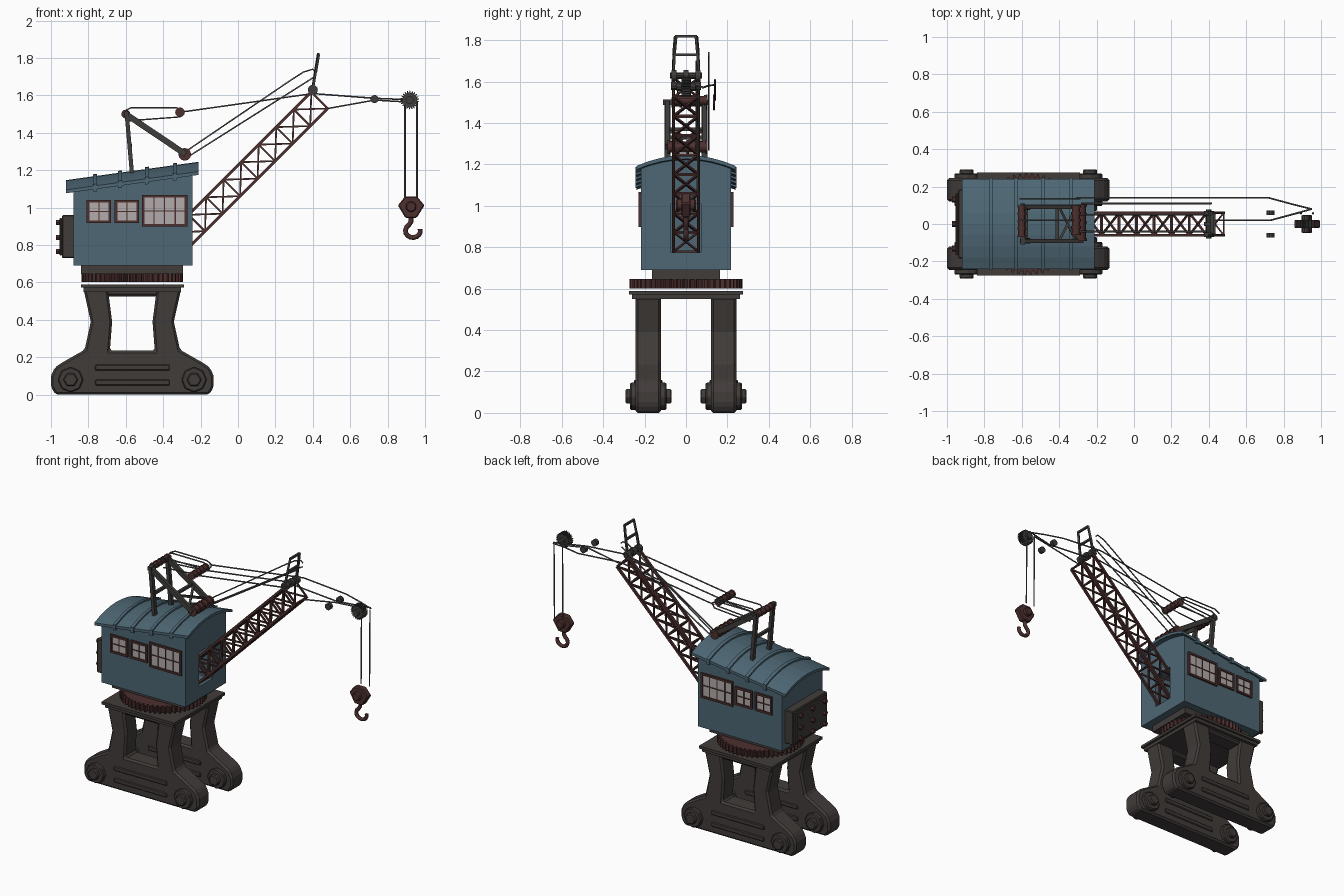
import bpy, bmesh, math
from mathutils import Vector, Matrix

if "Cube" in bpy.data.objects:
    bpy.data.objects.remove(bpy.data.objects["Cube"])

def material(name, rgb):
    m = bpy.data.materials.new(name)
    m.diffuse_color = (*rgb, 1)
    m.use_nodes = True
    m.node_tree.nodes["Principled BSDF"].inputs["Base Color"].default_value = m.diffuse_color
    return m

IRON = material("dark iron", (0.052, 0.045, 0.042))
BLUE = material("cabin blue", (0.075, 0.135, 0.175))
RUST = material("rust brown", (0.075, 0.030, 0.028))
GLASS = material("pale glass", (0.45, 0.41, 0.41))
STEEL = material("mast steel", (0.050, 0.048, 0.045))
ROPE = material("cable grey", (0.11, 0.11, 0.11))
CX = -0.565                                   # centre of base and cabin

def finish(name, bm, mat, bevel=0):
    bmesh.ops.recalc_face_normals(bm, faces=bm.faces)
    me = bpy.data.meshes.new(name)
    bm.to_mesh(me)
    bm.free()
    me.materials.append(mat)
    ob = bpy.data.objects.new(name, me)
    bpy.context.collection.objects.link(ob)
    if bevel:
        mod = ob.modifiers.new("bevel", 'BEVEL')
        mod.width, mod.segments, mod.limit_method = bevel, 1, 'ANGLE'
    return ob

def prism(bm, pts, axis, a0, a1):
    place = {'x': lambda p, a: (a, p[0], p[1]), 'y': lambda p, a: (p[0], a, p[1]),
             'z': lambda p, a: (p[0], p[1], a)}[axis]
    lo = [bm.verts.new(place(p, a0)) for p in pts]
    hi = [bm.verts.new(place(p, a1)) for p in pts]
    bm.faces.new(lo)
    bm.faces.new(hi)
    for i in range(len(pts)):
        j = (i + 1) % len(pts)
        bm.faces.new((lo[i], lo[j], hi[j], hi[i]))

def box(bm, x0, x1, y0, y1, z0, z1):
    prism(bm, [(x0, y0), (x1, y0), (x1, y1), (x0, y1)], 'z', z0, z1)

def ngon(cx, cy, r, n):
    return [(cx + r * math.cos(math.tau * i / n), cy + r * math.sin(math.tau * i / n)) for i in range(n)]

def gear(cx, cy, r0, r1, teeth):
    return [(cx + (r0, r1, r1, r0)[k] * math.cos(math.tau * (i + k / 4) / teeth),
             cy + (r0, r1, r1, r0)[k] * math.sin(math.tau * (i + k / 4) / teeth))
            for i in range(teeth) for k in range(4)]

def bar(bm, p, q, w, d=None):
    p, q = Vector(p), Vector(q)
    rot = (q - p).to_track_quat('Z', 'Y').to_matrix().to_4x4()
    bmesh.ops.create_cube(bm, size=1, matrix=Matrix.Translation((p + q) / 2) @ rot
                          @ Matrix.Diagonal((w, d or w, (q - p).length, 1)))

def cable(name, paths, mat=ROPE, r=0.0045, kind='POLY'):
    cu = bpy.data.curves.new(name, 'CURVE')
    cu.dimensions, cu.bevel_depth, cu.bevel_resolution, cu.use_fill_caps = '3D', r, 1, True
    for path in paths:
        s = cu.splines.new('POLY')
        s.points.add(len(path) - 1)
        for pt, co in zip(s.points, path):
            pt.co = (*co, 1)
    cu.materials.append(mat)
    ob = bpy.data.objects.new(name, cu)
    bpy.context.collection.objects.link(ob)
    return ob

# Portal legs: U-shaped side frame with header, hubs and ribs
half = [(0.12, 0.235), (0.108, 0.39), (0.13, 0.56), (0.26, 0.56), (0.222, 0.39), (0.255, 0.24),
        (0.375, 0.172), (0.415, 0.145), (0.435, 0.10), (0.435, 0.04), (0.41, 0.0)]
outline = [(CX + x, z) for x, z in half] + [(CX - x, z) for x, z in reversed(half)]
for s, side in ((-1, "front"), (1, "back")):
    bm = bmesh.new()
    prism(bm, outline, 'y', s * 0.12, s * 0.245)
    box(bm, CX - 0.14, CX + 0.14, *sorted((s * 0.125, s * 0.24)), 0.525, 0.56)
    finish(side + "_leg_frame", bm, IRON, 0.012)
    bm = bmesh.new()
    for x in (CX - 0.33, CX + 0.33):
        prism(bm, ngon(x, 0.08, 0.068, 8), 'y', s * 0.095, s * 0.27)
        prism(bm, ngon(x, 0.08, 0.04, 6), 'y', s * 0.07, s * 0.292)
    finish(side + "_leg_hubs", bm, IRON, 0.006)
    bm = bmesh.new()
    for z in (0.065, 0.145):
        box(bm, CX - 0.2, CX + 0.2, *sorted((s * 0.113, s * 0.252)), z - 0.015, z + 0.015)
    finish(side + "_leg_ribs", bm, IRON, 0.005)

# Deck plates, slewing gear and turntable
bm = bmesh.new()
box(bm, CX - 0.26, CX + 0.26, -0.262, 0.262, 0.55, 0.572)
box(bm, CX - 0.275, CX + 0.275, -0.275, 0.275, 0.572, 0.59)
finish("deck", bm, IRON)
bm = bmesh.new()
prism(bm, gear(CX, 0, 0.25, 0.272, 52), 'z', 0.602, 0.647)
finish("slewing_gear", bm, RUST)
bm = bmesh.new()
box(bm, CX - 0.275, CX + 0.27, -0.165, 0.165, 0.645, 0.69)
finish("turntable", bm, IRON)

# Cabin and arched sloping roof
def roof_z(x, y):
    return 1.147 + (x + 0.92) * 0.138 - 0.052 * (y / 0.24) ** 2

def arched(name, x0, x1, hw, top, bottom, flat=None, n=8):
    bm = bmesh.new()
    ys = [hw * (2 * i / n - 1) for i in range(n + 1)]
    rings = []
    for x in (x0, x1):
        pts = [(x, y, roof_z(x, y) + top) for y in ys]
        low = ys[::-1] if flat is None else [hw, -hw]
        pts += [(x, y, roof_z(x, y) + bottom if flat is None else flat) for y in low]
        rings.append([bm.verts.new(p) for p in pts])
    a, b = rings
    bm.faces.new(a)
    bm.faces.new(b)
    for i in range(len(a)):
        j = (i + 1) % len(a)
        bm.faces.new((a[i], a[j], b[j], b[i]))
    return finish(name, bm, BLUE)

cabin = arched("cabin", -0.88, -0.243, 0.218, -0.008, 0, flat=0.69)
arched("roof", -0.92, -0.21, 0.24, 0, -0.018)
for i, x in enumerate((-0.765, -0.63, -0.487, -0.337)):
    arched("roof_rib_%d" % (i + 1), x - 0.011, x + 0.011, 0.245, 0.011, -0.028)

# Recess in the cabin where the boom enters
bm = bmesh.new()
box(bm, -0.38, -0.2, -0.073, 0.073, 0.775, 1.01)
cutter = finish("boom_opening_cutter", bm, BLUE)
cutter.hide_render = True
cutter.hide_set(True)
mod = cabin.modifiers.new("opening", 'BOOLEAN')
mod.operation, mod.object, mod.solver = 'DIFFERENCE', cutter, 'EXACT'

# Windows on both sides
for s, side in ((-1, "front"), (1, "back")):
    frame, pane = bmesh.new(), bmesh.new()
    for x0, x1, z0, z1, cols in ((-0.802, -0.685, 0.925, 1.035, 2), (-0.652, -0.535, 0.925, 1.035, 2),
                                 (-0.507, -0.278, 0.905, 1.06, 4)):
        box(pane, x0, x1, *sorted((s * 0.215, s * 0.222)), z0, z1)
        ya, yb = sorted((s * 0.215, s * 0.23))
        for z in (z0, z1):
            box(frame, x0 - 0.007, x1 + 0.007, ya, yb, z - 0.007, z + 0.007)
        for x in (x0, x1):
            box(frame, x - 0.007, x + 0.007, ya, yb, z0, z1)
        ya, yb = sorted((s * 0.215, s * 0.226))
        for i in range(1, cols):
            x = x0 + (x1 - x0) * i / cols
            box(frame, x - 0.003, x + 0.003, ya, yb, z0, z1)
        box(frame, x0, x1, ya, yb, (z0 + z1) / 2 - 0.003, (z0 + z1) / 2 + 0.003)
    finish(side + "_window_frames", frame, RUST)
    finish(side + "_window_panes", pane, GLASS)

# Counterweight with bolts
bm = bmesh.new()
box(bm, -0.94, -0.875, -0.185, 0.185, 0.73, 0.96)
box(bm, -0.955, -0.94, -0.165, 0.165, 0.745, 0.945)
finish("counterweight", bm, IRON, 0.005)
bm = bmesh.new()
for y in (-0.13, 0, 0.13):
    for z in (0.765, 0.84, 0.92):
        prism(bm, ngon(y, z, 0.016, 6), 'x', -0.972, -0.95)
finish("counterweight_bolts", bm, RUST)

# Lattice boom: four chords, rungs and crossed braces
def boom(i, y, up):
    t = 0.75 * i / 8
    return Vector((-0.27 + t - 0.088 * up, 0.06 * y, 0.78 + t + 0.088 * up))

corners = [(-1, 0), (1, 0), (1, 1), (-1, 1)]
chords, braces = bmesh.new(), bmesh.new()
for k in range(4):
    a, b = corners[k], corners[(k + 1) % 4]
    bar(chords, boom(0, *a), boom(8, *a), 0.015)
    for i in range(9):
        bar(braces, boom(i, *a), boom(i, *b), 0.010)
        if i < 8:
            bar(braces, boom(i, *a), boom(i + 1, *b), 0.009)
            bar(braces, boom(i, *b), boom(i + 1, *a), 0.009)
finish("boom_chords", chords, RUST)
finish("boom_braces", braces, RUST)

# Roof gantry
bm = bmesh.new()
for s in (-1, 1):
    y = 0.09 * s
    bar(bm, (-0.565, y, 1.16), (-0.595, y, 1.50), 0.028, 0.022)
    bar(bm, (-0.60, y, 1.50), (-0.28, y, 1.285), 0.022, 0.032)
    bar(bm, (-0.31, y, 1.30), (-0.40, -y, 1.365), 0.014)
bar(bm, (-0.595, -0.11, 1.50), (-0.595, 0.11, 1.50), 0.026)
bar(bm, (-0.575, -0.09, 1.33), (-0.575, 0.09, 1.33), 0.018)
bar(bm, (-0.41, -0.09, 1.37), (-0.41, 0.09, 1.37), 0.018)
finish("gantry", bm, STEEL)

# Cable drums and sheaves, each as (name, x, z, radius, y from, y to)
for name, x, z, r, y0, y1 in (("gantry_top_drum", -0.60, 1.50, 0.024, -0.07, 0.1),
                              ("gantry_foot_drum", -0.285, 1.285, 0.034, -0.09, 0.105),
                              ("floating_drum", -0.31, 1.51, 0.026, -0.06, 0.10)):
    bm = bmesh.new()
    prism(bm, ngon(x, z, r * 0.8, 12), 'y', y0, y1)
    for i in range(5):
        y = y0 + (y1 - y0 - 0.012) * i / 4
        prism(bm, ngon(x, z, r, 12), 'y', y, y + 0.012)
    finish(name, bm, RUST)
bm = bmesh.new()
prism(bm, ngon(0.40, 1.63, 0.014, 8), 'y', -0.078, 0.078)
for y in (-0.058, 0.0, 0.058):
    prism(bm, ngon(0.40, 1.63, 0.027, 12), 'y', y - 0.012, y + 0.012)
finish("boom_tip_sheaves", bm, STEEL)
bm = bmesh.new()
for y in (-0.06, 0.06):
    prism(bm, ngon(0.73, 1.58, 0.022, 10), 'y', y - 0.013, y + 0.013)
finish("guide_sheaves", bm, STEEL)
bm = bmesh.new()
prism(bm, gear(0.918, 1.575, 0.039, 0.05, 22), 'y', -0.022, 0.022)
prism(bm, ngon(0.918, 1.575, 0.022, 10), 'y', -0.045, 0.045)
finish("hoist_sheave", bm, STEEL)

# Tip mast on the boom head
bm = bmesh.new()
for s in (-1, 1):
    bar(bm, (0.395, 0.062 * s, 1.61), (0.415, 0.058 * s, 1.73), 0.013)
    bar(bm, (0.415, 0.058 * s, 1.73), (0.43, 0.05 * s, 1.82), 0.013)
bar(bm, (0.415, -0.06, 1.73), (0.415, 0.06, 1.73), 0.013)
bar(bm, (0.43, -0.053, 1.82), (0.43, 0.053, 1.82), 0.013)
finish("tip_mast", bm, STEEL)

# Cables
cable("gantry_cables", [[(-0.61, y, 1.515), (-0.57, y, 1.535), (-0.33, y, 1.535), (-0.29, y, 1.515),
                         (-0.31, y, 1.485), (-0.58, y, 1.465)] for y in (0.02, 0.1, 0.135)])
cable("pendant_cables", [[(-0.31, y, 1.51), (0.40, y, 1.61)] for y in (-0.04, 0.05, 0.14)])
cable("luffing_cables", [[(-0.28, 0.11, 1.30), (0.28, 0.11, 1.68), (0.35, 0.11, 1.725), (0.40, 0.11, 1.74),
                          (0.415, 0.11, 1.725)],
                         [(-0.27, 0.11, 1.27), (0.41, 0.11, 1.70)],
                         [(-0.27, 0.05, 1.27), (0.41, 0.05, 1.70)]])
cable("jib_cables", [[(0.40, 0.14, 1.61), (0.72, 0.14, 1.585), (0.85, 0.105, 1.58), (0.95, 0.08, 1.57)],
                     [(0.40, 0.02, 1.61), (0.73, 0.02, 1.585), (0.95, 0.08, 1.575)],
                     [(0.48, 0.02, 1.53), (0.73, 0.02, 1.575), (0.90, 0.065, 1.565)]])
cable("hoist_cables", [[(0.893, 0.06, 1.57), (0.893, 0.055, 1.05)], [(0.957, 0.06, 1.57), (0.957, 0.055, 1.05)]])

# Hook block and hook
bm = bmesh.new()
prism(bm, [(0.893, 1.06), (0.957, 1.06), (0.997, 1.012), (0.955, 0.945), (0.895, 0.945), (0.855, 1.012)],
      'y', -0.022, 0.022)
prism(bm, ngon(0.925, 1.005, 0.03, 8), 'y', -0.048, 0.048)
finish("hook_block", bm, RUST, 0.006)
arc = [(0.935 + 0.04 * math.cos(math.radians(a)), 0, 0.876 + 0.036 * math.sin(math.radians(a)))
       for a in range(125, 376, 25)]
cable("hook", [[(0.925, 0, 0.95), (0.925, 0, 0.925)] + arc], RUST, 0.013)
